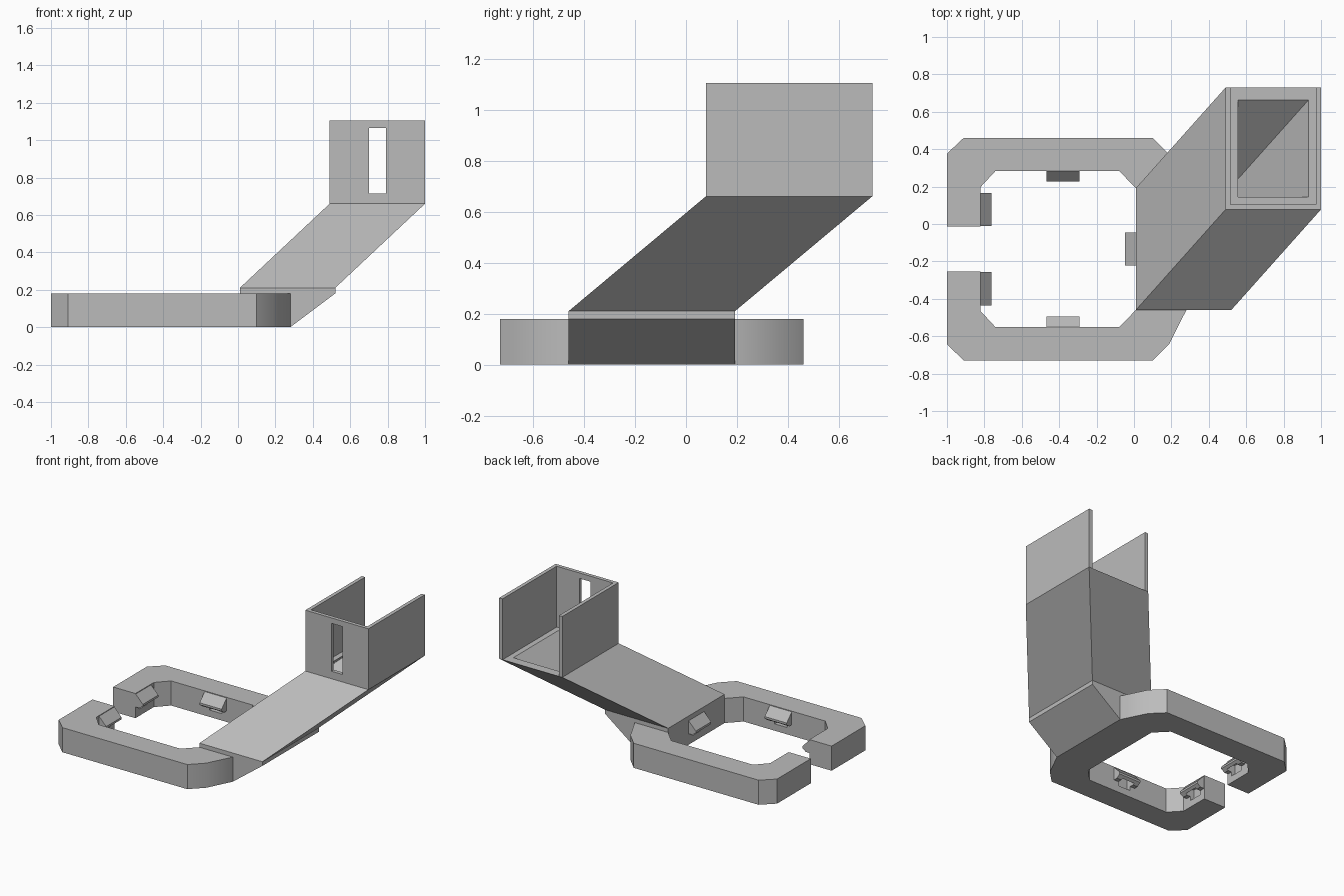
import bpy
import bmesh
from math import radians
from mathutils import Vector

old = bpy.data.objects.get("Cube")
if old:
    bpy.data.objects.remove(old, do_unlink=True)

grey = bpy.data.materials.new("plain_grey")
grey.use_nodes = True
COLOUR = (0.5, 0.5, 0.5, 1)
grey.diffuse_color = COLOUR
grey.node_tree.nodes["Principled BSDF"].inputs["Base Color"].default_value = COLOUR


def loft(name, loops):
    """Skin a row of matching closed loops and cap both ends."""
    bm = bmesh.new()
    rows = [[bm.verts.new(p) for p in loop] for loop in loops]
    n = len(rows[0])
    for a, b in zip(rows, rows[1:]):
        for i in range(n):
            j = (i + 1) % n
            bm.faces.new((a[i], a[j], b[j], b[i]))
    bm.faces.new(rows[0])
    bm.faces.new(rows[-1])
    bmesh.ops.recalc_face_normals(bm, faces=bm.faces)
    mesh = bpy.data.meshes.new(name)
    bm.to_mesh(mesh)
    bm.free()
    mesh.materials.append(grey)
    obj = bpy.data.objects.new(name, mesh)
    bpy.context.collection.objects.link(obj)
    return obj


def extrude_up(name, outline, z0, z1):
    return loft(name, [[(x, y, z) for x, y in outline] for z in (z0, z1)])


def rect(x0, x1, y0, y1, z):
    return [(x0, y0, z), (x1, y0, z), (x1, y1, z), (x0, y1, z)]


def box(name, x0, x1, y0, y1, z0, z1):
    return loft(name, [rect(x0, x1, y0, y1, z) for z in (z0, z1)])


def activate(obj):
    bpy.ops.object.select_all(action='DESELECT')
    obj.select_set(True)
    bpy.context.view_layer.objects.active = obj


def combine(target, tool, operation):
    activate(target)
    mod = target.modifiers.new(operation, 'BOOLEAN')
    mod.operation = operation
    mod.solver = 'EXACT'
    mod.object = tool
    bpy.ops.object.modifier_apply(modifier=mod.name)
    bpy.data.objects.remove(tool, do_unlink=True)


# Clamp ring: half an outline, mirrored about its centre line, open at the left
MID = -0.134
half = [(-1, 0.12), (-1, 0.51), (-0.91, 0.595), (0.10, 0.595), (0.19, 0.505), (0.28, 0.326)]
half_in = [(0.01, 0.326), (-0.08, 0.418), (-0.74, 0.418), (-0.82, 0.332), (-0.82, 0.12)]


def mirrored(points):
    return [(x, -y) for x, y in reversed(points)]


outline = half + mirrored(half) + mirrored(half_in) + half_in[::-1][::-1]
outline = half + mirrored(half) + mirrored(half_in) + half_in
ring = extrude_up("clamp_ring", [(x, y + MID) for x, y in outline], 0, 0.18)


# Snap hooks on the inner walls, each with a pocket beneath
def wall_prism(name, centre, inward, profile, width):
    inward = Vector((*inward, 0))
    along = Vector((-inward.y, inward.x, 0))
    base = Vector((*centre, 0))
    return loft(name, [[base + inward * d + along * t + Vector((0, 0, z)) for d, z in profile]
                       for t in (-width / 2, width / 2)])


hooks = [((-0.38, 0.284), (0, -1)), ((-0.38, -0.552), (0, 1)), ((0.01, MID), (-1, 0)),
         ((-0.82, 0.078), (1, 0)), ((-0.82, -0.346), (1, 0))]
hook_profile = [(-0.02, 0.175), (0, 0.175), (0.058, 0.115), (0.058, 0.10), (0.03, 0.08), (-0.02, 0.08)]
pocket_profile = [(-0.03, 0.05), (0.04, 0.05), (0.04, 0.11), (-0.03, 0.14)]
for centre, inward in hooks:
    combine(ring, wall_prism("hook", centre, inward, hook_profile, 0.178), 'UNION')
for centre, inward in hooks:
    combine(ring, wall_prism("pocket", centre, inward, pocket_profile, 0.10), 'DIFFERENCE')

# Sloped foot under the arm
Y0, Y1 = -0.46, 0.192
loft("arm_foot", [[(0.28, y, 0), (0.52, y, 0.18), (0.28, y, 0.18)] for y in (Y0, Y1)])

# Hollow slanted arm: outside up, over the rim, then down the channel
WALL = 0.067
LEAN = Vector((0.48, 0.538, 0))


def arm_loop(z, inset, lean):
    loop = rect(0.01 + inset, 0.52 - inset, Y0 + inset, Y1 - inset, z)
    return [Vector(p) + LEAN * lean for p in loop]


loft("slanted_arm", [arm_loop(0.18, 0, 0), arm_loop(0.21, 0, 0), arm_loop(0.66, 0, 1),
                     arm_loop(0.66, WALL, 1), arm_loop(0.22, WALL, 0.02)])

# Three-sided socket with a slot in its front wall
X0, X1, F, B, T = 0.49, 1.0, 0.078, 0.73, 0.027
socket = extrude_up("socket_walls", [(X0, B), (X0, F), (X1, F), (X1, B), (X1 - T, B),
                                     (X1 - T, F + T), (X0 + T, F + T), (X0 + T, B)], 0.66, 1.105)
combine(socket, box("slot", 0.70, 0.79, F - 0.1, F + 0.1, 0.715, 1.065), 'DIFFERENCE')

# Soften only the gently curved ring corners
activate(ring)
bpy.ops.object.shade_smooth_by_angle(angle=radians(30))
